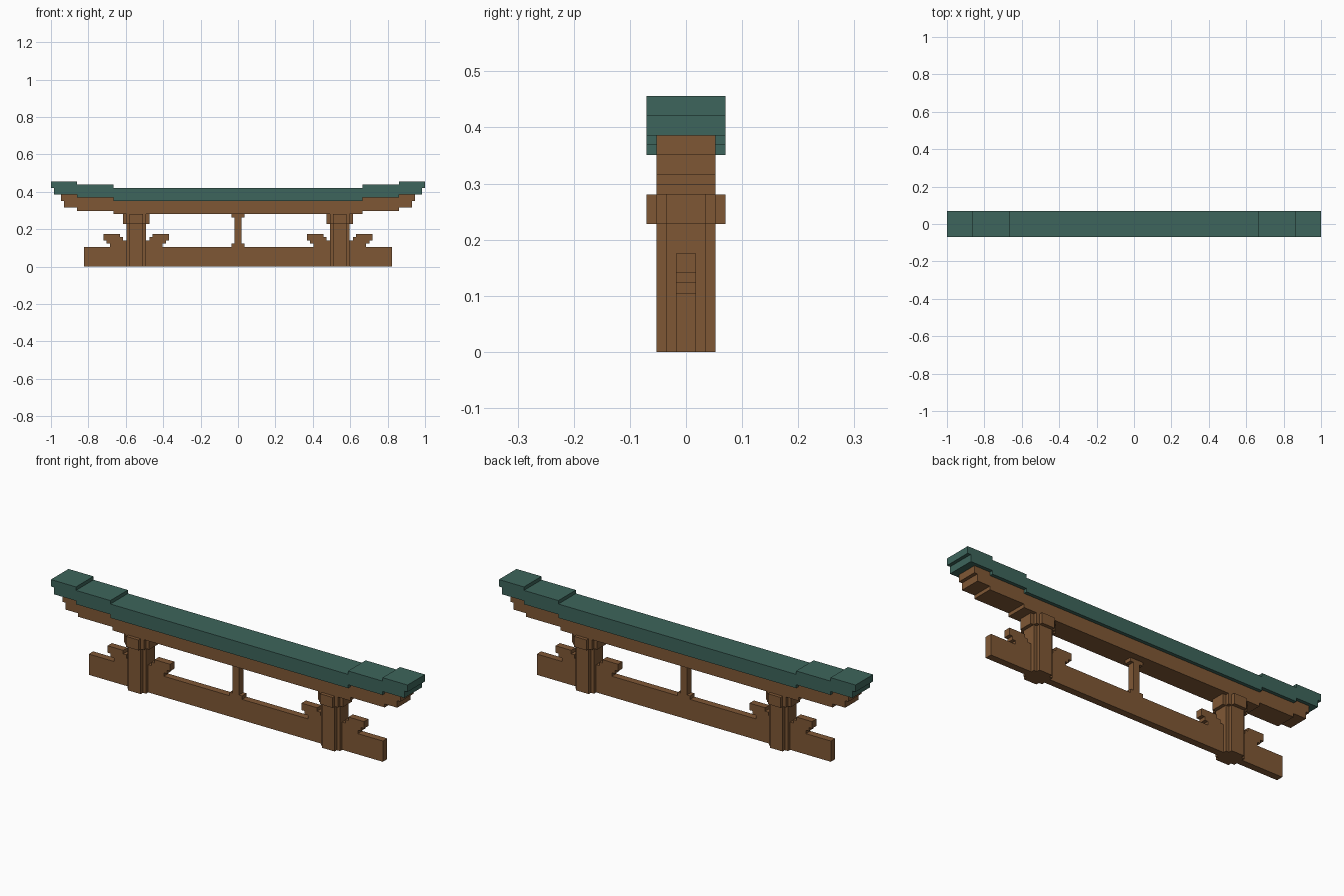
import bpy, bmesh
from mathutils import Vector

cube = bpy.data.objects.get("Cube")
if cube:
    bpy.data.objects.remove(cube, do_unlink=True)

U = 1 / 57  # grid unit: the roof is 114 units long


def material(name, rgb):
    m = bpy.data.materials.new(name)
    m.use_nodes = True
    m.diffuse_color = (*rgb, 1)
    bsdf = m.node_tree.nodes["Principled BSDF"]
    bsdf.inputs["Base Color"].default_value = (*rgb, 1)
    bsdf.inputs["Roughness"].default_value = 0.9
    return m


WOOD = material("brown wood", (0.213, 0.097, 0.036))
ROOF = material("green roof", (0.047, 0.130, 0.106))


def prism(name, outline, axis, lo, hi, mat):
    """Extrude a 2D outline (in grid units) along y or z."""
    bm = bmesh.new()
    if axis == "y":
        pts = [Vector((a, lo, b)) for a, b in outline]
        step = Vector((0, hi - lo, 0))
    else:
        pts = [Vector((a, b, lo)) for a, b in outline]
        step = Vector((0, 0, hi - lo))
    face = bm.faces.new([bm.verts.new(p * U) for p in pts])
    ext = bmesh.ops.extrude_face_region(bm, geom=[face])
    verts = [v for v in ext["geom"] if isinstance(v, bmesh.types.BMVert)]
    bmesh.ops.translate(bm, verts=verts, vec=step * U)
    bmesh.ops.recalc_face_normals(bm, faces=bm.faces[:])
    mesh = bpy.data.meshes.new(name)
    bm.to_mesh(mesh)
    bm.free()
    mesh.materials.append(mat)
    ob = bpy.data.objects.new(name, mesh)
    bpy.context.collection.objects.link(ob)
    return ob


def mirrored(half):
    """Complete a right-hand profile with its reflection in x = 0."""
    return half + [(-x, z) for x, z in reversed(half)]


def stepped_ring(cx, quarter):
    """Round-ish stepped plan from the points of one quarter."""
    right = quarter + [(x, -y) for x, y in reversed(quarter)]
    ring = right + [(-x, y) for x, y in reversed(right)]
    return [(cx + x, y) for x, y in ring]


# Roof with upturned stepped ends
prism("roof", mirrored([
    (38, 24), (38, 25), (49, 25), (49, 26), (57, 26), (57, 24), (56, 24),
    (56, 22), (49, 22), (49, 21), (38, 21), (38, 20)]), "y", -4, 4, ROOF)

# Upper beam following the roof steps
prism("upper_beam", mirrored([
    (38, 20), (38, 21), (49, 21), (49, 22), (54, 22), (54, 20), (53, 20),
    (53, 18), (49, 18), (49, 17), (38, 17), (38, 16)]), "y", -3, 3, WOOD)

# Lower tie beam
prism("lower_beam", mirrored([(47, 0), (47, 6)]), "y", -1, 1, WOOD)

# Centre strut with flared head and foot
prism("centre_strut", mirrored([
    (2, 6), (2, 7), (1, 7), (1, 15), (2, 15), (2, 16)]), "y", -1, 1, WOOD)

# Posts, capitals and brackets on both sides
BRACKET = [(2, 6), (8, 6), (8, 7), (9, 7), (9, 8), (10, 8), (10, 10),
           (5, 10), (5, 9), (4, 9), (4, 8), (2, 8)]
for side, cx in (("left", 31), ("right", -31)):
    prism(f"post_{side}", stepped_ring(cx, [(2, 3), (2, 2), (3, 2)]),
          "z", 0, 16, WOOD)
    prism(f"capital_{side}",
          stepped_ring(cx, [(2, 4), (2, 3), (3, 3), (3, 2), (4, 2)]),
          "z", 13, 16, WOOD)
    for label, d in (("a", 1), ("b", -1)):
        prism(f"bracket_{side}_{label}",
              [(cx + d * x, z) for x, z in BRACKET], "y", -1, 1, WOOD)
